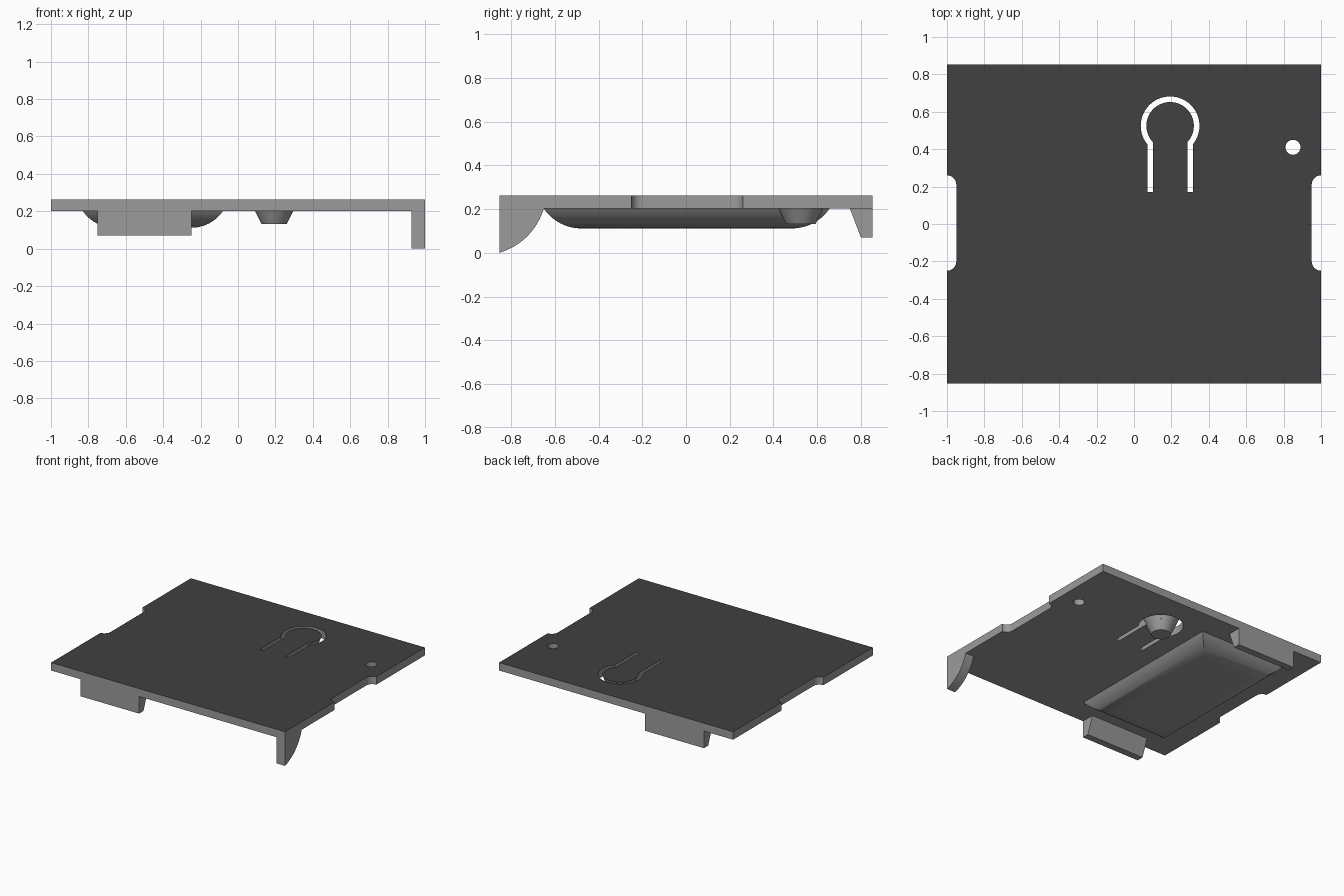
import bpy, bmesh, math

if "Cube" in bpy.data.objects:
    bpy.data.objects.remove(bpy.data.objects["Cube"])

TOP, UNDER = 0.263, 0.202      # plate top and underside heights
HX, HY = 1.0, 0.853            # plate half sizes


def material(name, v):
    m = bpy.data.materials.new(name)
    m.diffuse_color = (v, v, v, 1)
    m.use_nodes = True
    m.node_tree.nodes["Principled BSDF"].inputs["Base Color"].default_value = m.diffuse_color
    return m


DARK = material("dark_grey", 0.052)
LIGHT = material("light_grey", 0.33)


def finish(name, bm):
    """Make an object; upward faces are dark, all others light."""
    bmesh.ops.remove_doubles(bm, verts=bm.verts, dist=1e-5)
    bmesh.ops.recalc_face_normals(bm, faces=bm.faces)
    bm.normal_update()
    for f in bm.faces:
        on_top = all(v.co.z > TOP - 0.001 for v in f.verts)
        f.material_index = 0 if on_top else 1
    me = bpy.data.meshes.new(name)
    bm.to_mesh(me)
    bm.free()
    me.materials.append(DARK)
    me.materials.append(LIGHT)
    ob = bpy.data.objects.new(name, me)
    bpy.context.collection.objects.link(ob)
    bpy.ops.object.select_all(action='DESELECT')
    ob.select_set(True)
    bpy.context.view_layer.objects.active = ob
    bpy.ops.object.shade_smooth_by_angle(angle=math.radians(30))
    return ob


def arc(cx, cy, r, a0, a1, n):
    return [(cx + r * math.cos(math.radians(a0 + (a1 - a0) * i / n)),
             cy + r * math.sin(math.radians(a0 + (a1 - a0) * i / n)))
            for i in range(n + 1)]


def loft(name, rings):
    """Closed solid through a stack of rings with equal point counts."""
    bm = bmesh.new()
    vs = [[bm.verts.new(p) for p in ring] for ring in rings]
    n = len(vs[0])
    for a, b in zip(vs, vs[1:]):
        for i in range(n):
            j = (i + 1) % n
            bm.faces.new((a[i], a[j], b[j], b[i]))
    bm.faces.new(vs[0])
    bm.faces.new(vs[-1])
    return finish(name, bm)


def prism_x(name, profile, x0, x1):
    return loft(name, [[(x, y, z) for y, z in profile] for x in (x0, x1)])


# Plate outline with a rounded notch on each side
R, NX, N0, N1 = 0.05, 0.95, -0.25, 0.26
right = ([(HX, -HY)] + arc(HX, N0 + R, R, 270, 180, 8)
         + arc(HX, N1 - R, R, 180, 90, 8) + [(HX, HY)])
outline = right + [(-x, y) for x, y in reversed(right)]

# Keyhole-shaped slot that frees the spring tongue, and a round hole
CX, CY, FOOT = 0.193, 0.525, 0.17
TONGUE_R, TONGUE_HALF, BUTTON_R = 0.127, 0.092, 0.102


def neck_angle(r, half):
    return math.degrees(math.acos(half / r))


def keyhole(r, half):
    a = neck_angle(r, half)
    return [(CX - half, FOOT)] + arc(CX, CY, r, 180 + a, -a, 40) + [(CX + half, FOOT)]


slot = keyhole(0.157, 0.122) + keyhole(TONGUE_R, TONGUE_HALF)[::-1]
hole = arc(0.85, 0.41, 0.04, 0, 350, 35)

# Plate: filled curve with thickness, turned into a mesh
cu = bpy.data.curves.new("plate_curve", 'CURVE')
cu.dimensions = '2D'
cu.fill_mode = 'BOTH'
cu.extrude = (TOP - UNDER) / 2
for pts in (outline, slot, hole):
    sp = cu.splines.new('POLY')
    sp.points.add(len(pts) - 1)
    for p, (x, y) in zip(sp.points, pts):
        p.co = (x, y, 0, 1)
    sp.use_cyclic_u = True
helper = bpy.data.objects.new("plate_curve", cu)
bpy.context.collection.objects.link(helper)
bpy.context.view_layer.update()
flat = bpy.data.meshes.new_from_object(
    helper.evaluated_get(bpy.context.evaluated_depsgraph_get()))
bm = bmesh.new()
bm.from_mesh(flat)
bpy.data.objects.remove(helper)

# Taper the tongue's round end so that it runs into the button below
widen = ((90 + neck_angle(BUTTON_R, TONGUE_HALF))
         / (90 + neck_angle(TONGUE_R, TONGUE_HALF)))
for v in bm.verts:
    dx, dy = v.co.x - CX, v.co.y - CY
    if v.co.z < 0 and abs(math.hypot(dx, dy) - TONGUE_R) < 0.002:
        a = math.atan2(dx, dy) * widen
        v.co.x = CX + BUTTON_R * math.sin(a)
        v.co.y = CY + BUTTON_R * math.cos(a)
bmesh.ops.translate(bm, verts=bm.verts, vec=(0, 0, (TOP + UNDER) / 2))
finish("plate", bm)

# Wedge-shaped tabs on the front and back edges
for name, s in (("front_tab", -1), ("back_tab", 1)):
    prism_x(name, [(s * HY, UNDER), (s * HY, 0.07), (s * 0.80, 0.07),
                   (s * 0.75, UNDER)], -0.75, -0.248)

# Corner foot with a bowed inner edge
bow = []
for i in range(17):
    t = i / 16
    k = 0.036 * 4 * t * (1 - t) * 0.707
    bow.append((-HY + 0.203 * t + k, UNDER * t - k))
prism_x("corner_foot", [(-HY, UNDER)] + bow, 0.927, 1.0)

# Cushion-shaped pad under the plate, with mitred curved sides
PX, BOT, PR = -0.455, 0.112, 0.206
rings = []
for i in range(13):
    t = math.radians(55.75) * i / 12
    o = PR * math.sin(t)
    hx, hy, z = 0.205 + o, 0.483 + o, BOT + PR * (1 - math.cos(t))
    rings.append([(PX + sx * hx, 0.003 + sy * hy, z)
                  for sx, sy in ((-1, -1), (1, -1), (1, 1), (-1, 1))])
loft("pad", rings)

# Tapered button under the spring tongue
loft("button", [[(x, y, z) for x, y in arc(CX, CY, r, 0, 351, 39)]
                for r, z in ((0.068, 0.133), (BUTTON_R, UNDER))])
